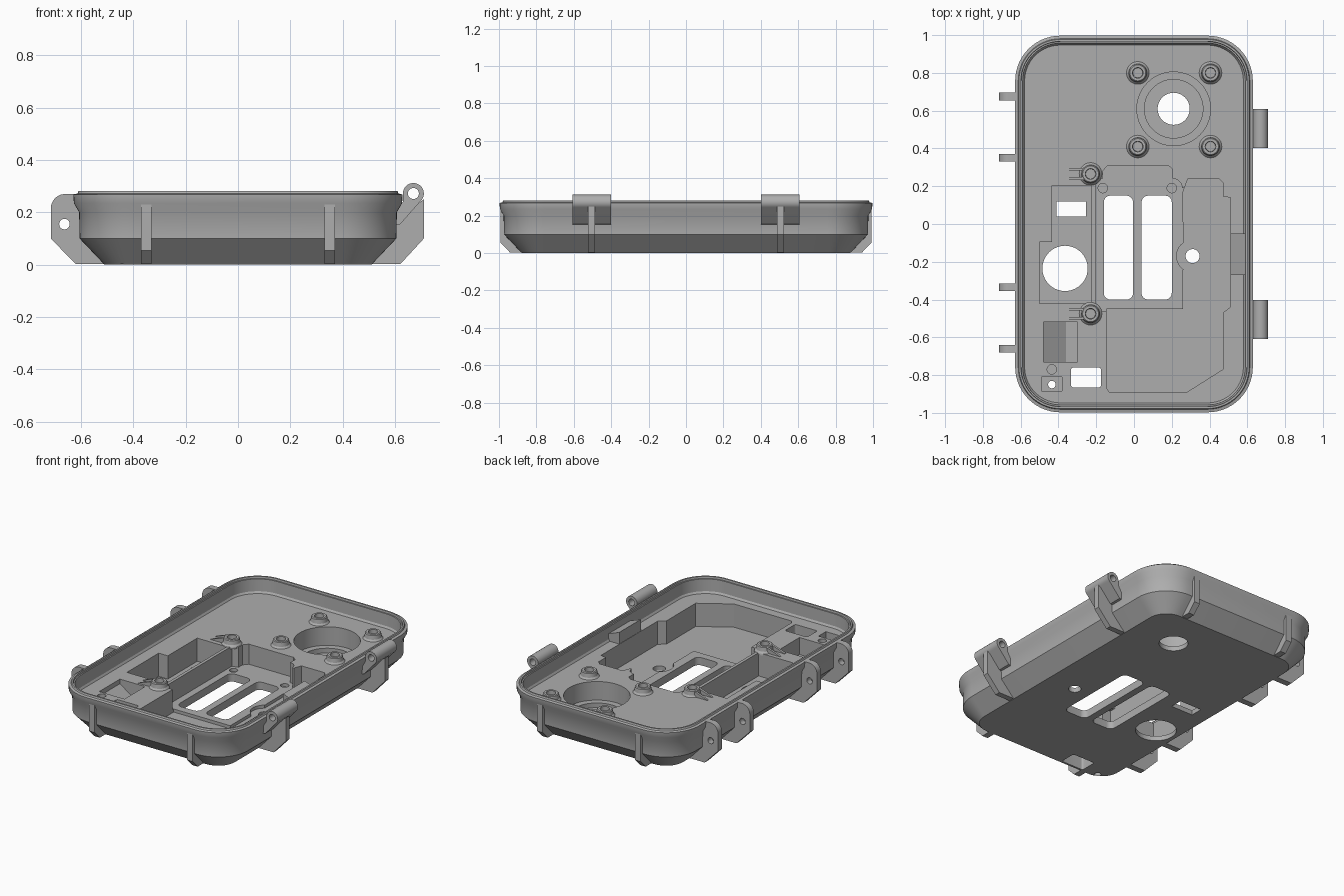
import bpy, bmesh
from math import sin, cos, pi, radians
from mathutils import Vector

cube = bpy.data.objects.get("Cube")
if cube:
    bpy.data.objects.remove(cube)

grey = bpy.data.materials.new("plain grey")
grey.use_nodes = True
grey.diffuse_color = (0.42, 0.42, 0.42, 1)
grey.node_tree.nodes["Principled BSDF"].inputs["Base Color"].default_value = (0.42, 0.42, 0.42, 1)


def arc(cx, cy, r, start, end, n=10):
    steps = [radians(start + (end - start) * i / n) for i in range(n + 1)]
    return [(cx + r * cos(a), cy + r * sin(a)) for a in steps]


def circle(cx, cy, r, n=40):
    return arc(cx, cy, r, 0, 360, n)[:-1]


def rounded(x0, x1, y0, y1, r, n=8):
    pts = []
    for i, (cx, cy) in enumerate([(x1 - r, y1 - r), (x0 + r, y1 - r), (x0 + r, y0 + r), (x1 - r, y0 + r)]):
        pts += arc(cx, cy, r, 90 * i, 90 * i + 90, n)
    return pts


def box(x0, x1, y0, y1):
    return [(x0, y0), (x1, y0), (x1, y1), (x0, y1)]


def loft(name, rings, closed=False):
    """Skin a list of equal-length rings, capped at both ends unless closed."""
    bm = bmesh.new()
    loops = [[bm.verts.new(p) for p in ring] for ring in rings]
    for a, b in zip(loops, loops[1:]):
        for i in range(len(a)):
            j = (i + 1) % len(a)
            bm.faces.new((a[i], a[j], b[j], b[i]))
    bm.faces.new(loops[0][::-1])
    bm.faces.new(loops[-1])
    bmesh.ops.recalc_face_normals(bm, faces=bm.faces)
    mesh = bpy.data.meshes.new(name)
    bm.to_mesh(mesh)
    bm.free()
    mesh.materials.append(grey)
    ob = bpy.data.objects.new(name, mesh)
    bpy.context.collection.objects.link(ob)
    return ob


def plate(name, pts, lo, hi, axis="z"):
    """Extrude a flat outline along z, or an x-z outline along y."""
    place = (lambda p, h: (p[0], p[1], h)) if axis == "z" else (lambda p, h: (p[0], h, p[1]))
    return loft(name, [[place(p, h) for p in pts] for h in (lo, hi)])


def lathe(name, x, y, profile):
    return loft(name, [[(px, py, z) for px, py in circle(x, y, r, 28)] for r, z in profile])


def cut(ob, cutter):
    mod = ob.modifiers.new("cut", "BOOLEAN")
    mod.operation = "DIFFERENCE"
    mod.solver = "EXACT"
    mod.object = cutter
    bpy.context.view_layer.objects.active = ob
    bpy.ops.object.modifier_apply(modifier=mod.name)
    bpy.data.objects.remove(cutter)


FLOOR = 0.18
TOP = 0.4

# Case shell: chamfered base, flared rim, sealing lip, inner floor
shell_profile = [(-0.115, 0), (-0.02, 0.1), (-0.018, 0.2), (0.002, 0.235), (0.004, 0.268),
                 (-0.012, 0.272), (-0.016, 0.282), (-0.026, 0.282), (-0.028, 0.27),
                 (-0.036, 0.27), (-0.038, FLOOR + 0.012), (-0.046, FLOOR)]
rings = []
for off, z in shell_profile:
    x, y = 0.625 + off, 0.993 + off
    rings.append([(px, py, z) for px, py in rounded(-x, x, -y, y, 0.235 + off, 14)])
case = loft("case_shell", rings)

# Pockets sunk into the inner floor
slot_bay = [(-0.205, -0.46), (0.27, -0.46), (0.27, 0.19)] + arc(0.205, 0.19, 0.05, 0, 90) + [
    (0.205, 0.29), (0.18, 0.31), (-0.14, 0.31), (-0.165, 0.28), (-0.165, 0.24), (-0.205, 0.23)]
battery_bay = [(0.26, -0.25)] + arc(0.31, -0.17, 0.085, 235, 125) + [
    (0.26, 0.17), (0.285, 0.24), (0.45, 0.24), (0.47, 0.22), (0.47, 0.145), (0.51, 0.14),
    (0.51, -0.44), (0.47, -0.47), (0.47, -0.77), (0.28, -0.89), (-0.13, -0.89),
    (-0.145, -0.87), (-0.145, -0.45), (0.26, -0.45)]
side_bay = [(-0.225, 0.205), (-0.435, 0.205), (-0.435, -0.095), (-0.5, -0.095),
            (-0.5, -0.42), (-0.225, -0.42)]
pockets = [
    (slot_bay, 0.05), (battery_bay, 0.03), (side_bay, 0.03),
    (circle(0.21, 0.61, 0.195, 56), 0.06), (circle(0.21, 0.61, 0.155, 56), 0.03),
    (box(-0.49, -0.38, -0.885, -0.81), 0.08), (circle(-0.435, -0.77, 0.025), 0.1),
    (circle(-0.165, 0.19, 0.025), 0.03), (circle(0.2, 0.19, 0.025), 0.03),
]
# Openings straight through the base
openings = [
    circle(0.21, 0.61, 0.085), rounded(-0.16, -0.005, -0.4, 0.15, 0.035),
    rounded(0.04, 0.2, -0.4, 0.15, 0.035), circle(0.31, -0.17, 0.037),
    box(-0.41, -0.255, 0.04, 0.12), circle(-0.365, -0.235, 0.12),
    rounded(-0.333, -0.175, -0.865, -0.76, 0.012), circle(-0.435, -0.85, 0.02),
]
for pts, depth in pockets + [(pts, -0.1) for pts in openings]:
    cut(case, plate("cutter", pts, depth, TOP))
# Recess with a sloping floor
ramp = [(-0.48, TOP), (-0.48, 0.15), (-0.36, 0.07), (-0.3, 0.07), (-0.3, TOP)]
cut(case, plate("cutter", ramp, -0.73, -0.52, "y"))

parts = [case]

# Catch block against the inner side wall
parts.append(plate("catch_block", [(0.512, 0.1), (0.592, 0.1), (0.592, 0.225), (0.512, 0.255)],
                   -0.27, -0.05, "y"))

# Screw posts with flared feet and blind holes
post_profile = [(0.062, FLOOR - 0.01), (0.06, FLOOR), (0.051, FLOOR + 0.01), (0.047, FLOOR + 0.035),
                (0.042, FLOOR + 0.04), (0.028, FLOOR + 0.04), (0.026, FLOOR + 0.003)]
lens_posts = [(x, y) for x in (0.02, 0.405) for y in (0.41, 0.8)]
side_posts = [(-0.23, 0.265), (-0.23, -0.475)]
for x, y in lens_posts + side_posts:
    parts.append(lathe("screw_post", x, y, post_profile))
for x, y in side_posts:
    for dy in (-0.024, 0.024):
        rib = [(x - 0.13, FLOOR - 0.01), (x - 0.035, FLOOR - 0.01), (x - 0.035, FLOOR + 0.035),
               (x - 0.13, FLOOR + 0.002)]
        parts.append(plate("post_rib", rib, y + dy - 0.007, y + dy + 0.007, "y"))

# Pierced latch lugs on the right side
lug = [(-0.5, 0.002), (-0.62, 0.002), (-0.715, 0.1)] + arc(-0.66, 0.215, 0.055, 180, 90) + [
    (-0.61, 0.27), (-0.595, 0.2), (-0.595, 0.1)]
for y in (0.675, 0.35, -0.335, -0.66):
    ob = plate("latch_lug", lug, y - 0.02, y + 0.02, "y")
    cut(ob, plate("cutter", circle(-0.663, 0.155, 0.02), y - 0.1, y + 0.1, "y"))
    parts.append(ob)

# Hinge barrels with supporting webs on the left side
barrel = [(0.598, 0.15), (0.62, 0.155)] + arc(0.67, 0.272, 0.04, -45, 180, 24) + [(0.63, 0.24), (0.598, 0.2)]
web = [(0.5, 0.002), (0.62, 0.002), (0.71, 0.1), (0.71, 0.25), (0.69, 0.235), (0.598, 0.16), (0.598, 0.1)]
for y in (0.505, -0.505):
    ob = plate("hinge_barrel", barrel, y - 0.103, y + 0.103, "y")
    cut(ob, plate("cutter", circle(0.67, 0.272, 0.021), y - 0.2, y + 0.2, "y"))
    parts.append(ob)
    parts.append(plate("hinge_web", web, y - 0.018, y + 0.018, "y"))

# Upright ribs on the front and back walls
for side in (-1, 1):
    for x in (-0.35, 0.35):
        edge = [(0.87, 0.002), (0.94, 0.002), (0.992, 0.055), (0.992, 0.23), (0.965, 0.23), (0.965, 0.1)]
        parts.append(loft("wall_rib", [[(x + dx, side * y, z) for y, z in edge] for dx in (-0.02, 0.02)]))

# Smooth shading with crisp edges
bpy.ops.object.select_all(action="DESELECT")
for ob in parts:
    ob.select_set(True)
bpy.context.view_layer.objects.active = case
bpy.ops.object.shade_smooth_by_angle(angle=radians(30))
